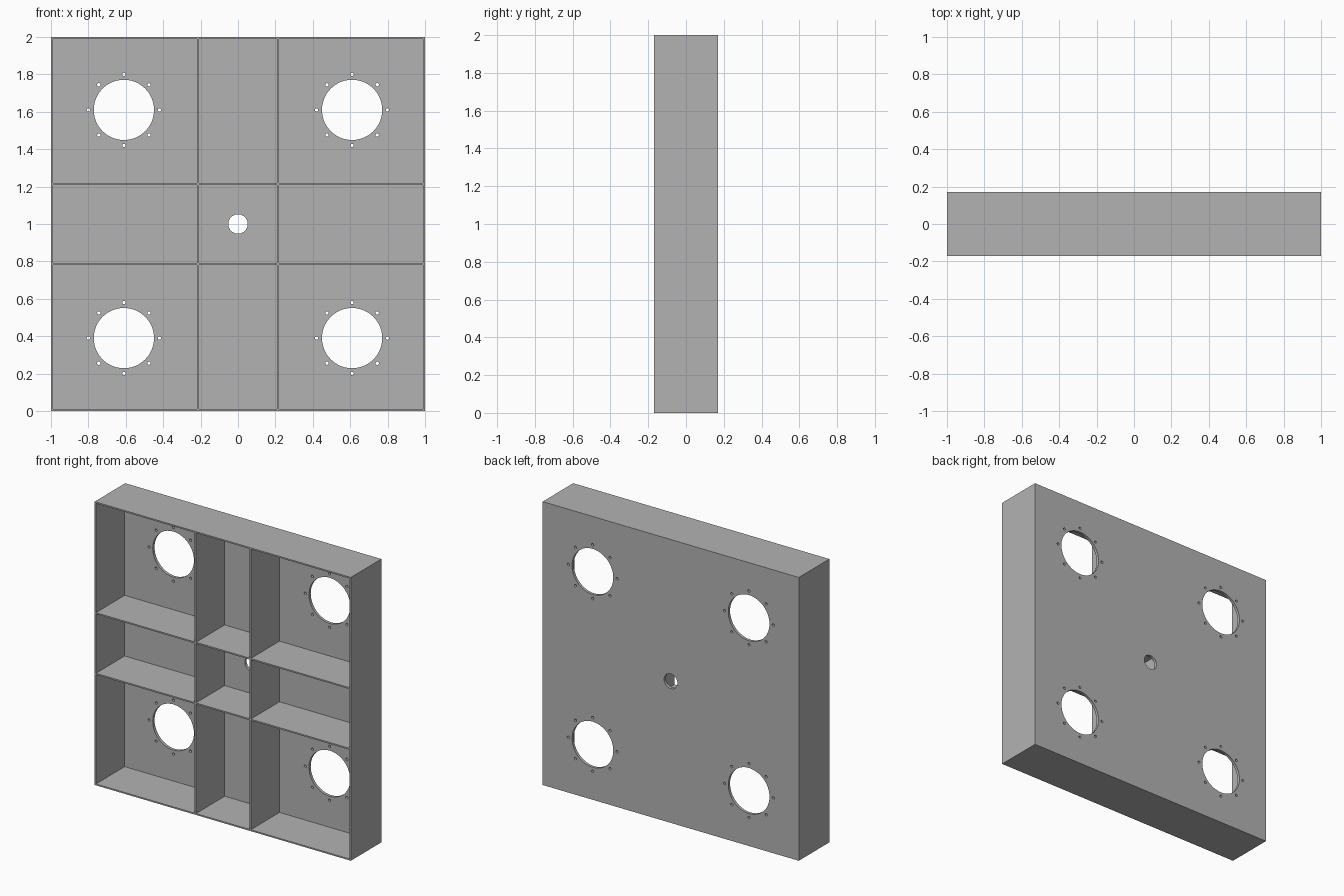
import bpy
import math
from mathutils import Matrix

if "Cube" in bpy.data.objects:
    bpy.data.objects.remove(bpy.data.objects["Cube"])

DEPTH = 0.17      # half depth
PANEL = 0.02      # back panel thickness
WALL = 0.01       # wall and rib thickness
RIB = 0.214       # rib offset from the centre
INNER_Y = DEPTH - PANEL

grey = bpy.data.materials.new("grey")
grey.diffuse_color = (0.45, 0.45, 0.45, 1)
grey.use_nodes = True
grey.node_tree.nodes["Principled BSDF"].inputs["Base Color"].default_value = grey.diffuse_color


def box(name, x0, x1, y0, y1, z0, z1):
    bpy.ops.mesh.primitive_cube_add(size=1)
    ob = bpy.context.object
    ob.name = name
    ob.data.transform(Matrix.Translation(((x0 + x1) / 2, (y0 + y1) / 2, (z0 + z1) / 2))
                      @ Matrix.Diagonal((x1 - x0, y1 - y0, z1 - z0, 1)))
    ob.data.materials.append(grey)
    return ob


def circle(cx, cy, r, n):
    return [(cx + r * math.cos(math.tau * i / n), cy + r * math.sin(math.tau * i / n))
            for i in range(n)]


# Back panel outline, with a centre hole and four large holes ringed by screw holes
loops = [[(-1, -1), (1, -1), (1, 1), (-1, 1)], circle(0, 0, 0.052, 48)]
for sx in (-1, 1):
    for sy in (-1, 1):
        cx, cy = sx * 0.61, sy * 0.61
        loops.append(circle(cx, cy, 0.161, 64))
        loops += [circle(x, y, 0.009, 16) for x, y in circle(cx, cy, 0.19, 8)]

curve = bpy.data.curves.new("panel_outline", 'CURVE')
curve.dimensions = '2D'
curve.fill_mode = 'BOTH'
curve.extrude = PANEL / 2
for pts in loops:
    s = curve.splines.new('POLY')
    s.points.add(len(pts) - 1)
    for p, (x, y) in zip(s.points, pts):
        p.co = (x, y, 0, 1)
    s.use_cyclic_u = True
panel = bpy.data.objects.new("back_panel", curve)
bpy.context.collection.objects.link(panel)
bpy.ops.object.select_all(action='DESELECT')
panel.select_set(True)
bpy.context.view_layer.objects.active = panel
bpy.ops.object.convert(target='MESH')
panel = bpy.context.object
panel.data.transform(Matrix.Translation((0, DEPTH - PANEL / 2, 1))
                     @ Matrix.Rotation(math.pi / 2, 4, 'X'))
panel.data.materials.clear()
panel.data.materials.append(grey)
bpy.ops.object.shade_smooth_by_angle(angle=math.radians(30))

# Outer walls
for name, x in (("left_wall", -1), ("right_wall", 1 - WALL)):
    box(name, x, x + WALL, -DEPTH, INNER_Y, 0, 2)
for name, z in (("bottom_wall", 0), ("top_wall", 2 - WALL)):
    box(name, -1 + WALL, 1 - WALL, -DEPTH, INNER_Y, z, z + WALL)

# Upright ribs, with shelf pieces fitted between them
h = WALL / 2
for x in (-RIB, RIB):
    box("upright_rib", x - h, x + h, -DEPTH, INNER_Y, WALL, 2 - WALL)
for z in (1 - RIB, 1 + RIB):
    for x0, x1 in ((-1 + WALL, -RIB - h), (-RIB + h, RIB - h), (RIB + h, 1 - WALL)):
        box("shelf_rib", x0, x1, -DEPTH, INNER_Y, z - h, z + h)
